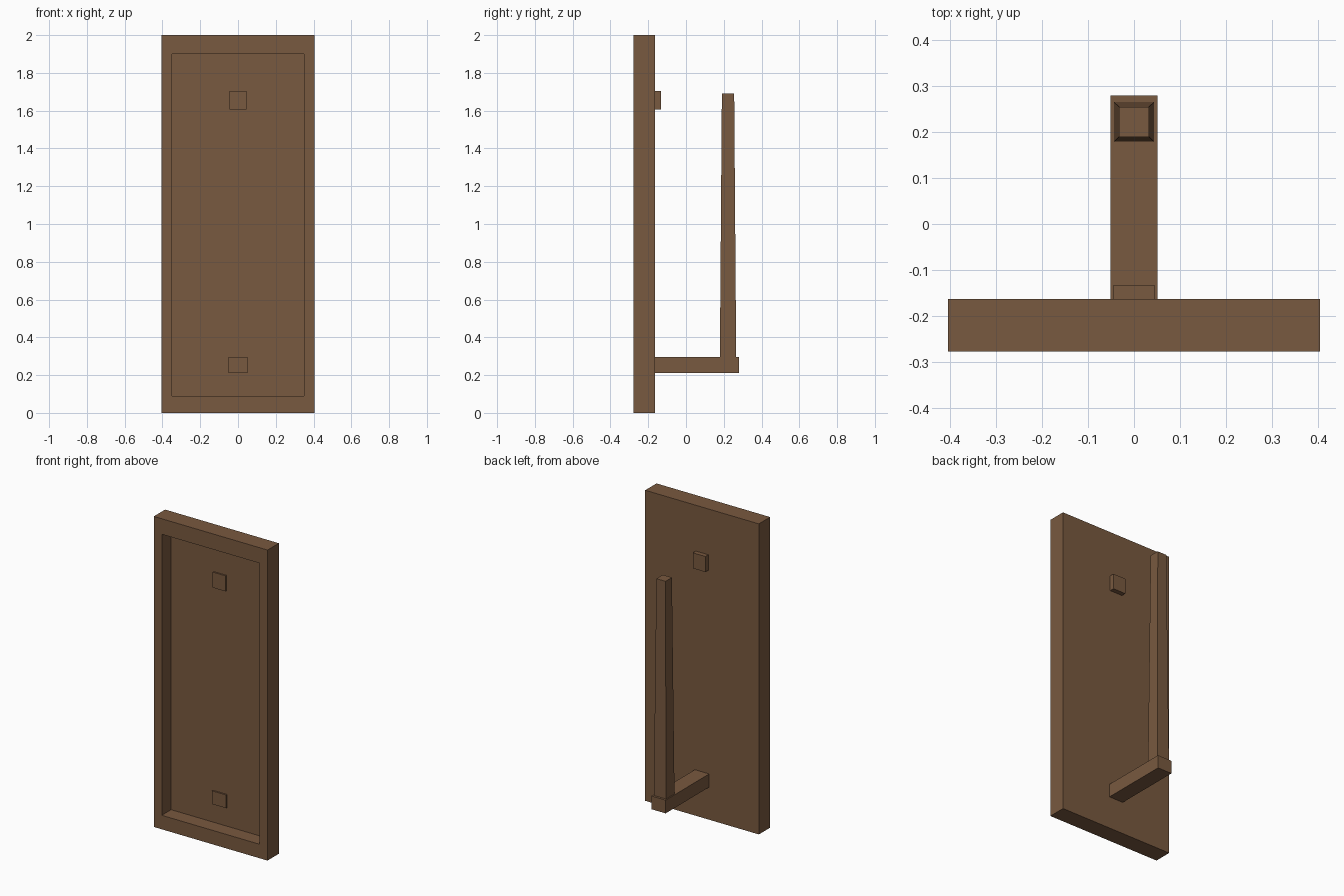
import bpy, bmesh

if "Cube" in bpy.data.objects:
    bpy.data.objects.remove(bpy.data.objects["Cube"])

wood = bpy.data.materials.new("wood")
wood.diffuse_color = (0.19, 0.10, 0.05, 1)
wood.use_nodes = True
wood.node_tree.nodes["Principled BSDF"].inputs["Base Color"].default_value = wood.diffuse_color


def finish(name, bm):
    bmesh.ops.recalc_face_normals(bm, faces=bm.faces)
    mesh = bpy.data.meshes.new(name)
    bm.to_mesh(mesh)
    bm.free()
    mesh.materials.append(wood)
    obj = bpy.data.objects.new(name, mesh)
    bpy.context.collection.objects.link(obj)
    return obj


def box(x, y, z):
    """Box from (min, max) ranges on each axis."""
    bm = bmesh.new()
    bmesh.ops.create_cube(bm, size=1)
    for v in bm.verts:
        v.co = [r[0] if c < 0 else r[1] for c, r in zip(v.co, (x, y, z))]
    return bm


# Door panel: inset the front face, then push it in to make the recess
bm = box((-0.405, 0.405), (-0.278, -0.163), (0, 2))
bm.normal_update()
front = min(bm.faces, key=lambda f: f.calc_center_median().y)
bmesh.ops.inset_region(bm, faces=[front], thickness=0.08)
for v in front.verts:
    v.co.z = 0.09 if v.co.z < 1 else 1.90
# duplicate the rim by a second zero-width inset and sink it
bmesh.ops.inset_region(bm, faces=[front], thickness=0)
for v in front.verts:
    v.co.y = -0.183
finish("panel", bm)

# Pegs pass through the panel and show slightly on the recess floor
finish("upper_peg", box((-0.045, 0.045), (-0.193, -0.133), (1.605, 1.705)))
finish("lower_arm", box((-0.051, 0.051), (-0.193, 0.28), (0.21, 0.295)))

# Upright handle post, tapering towards the top
bm = box((-0.044, 0.044), (0.179, 0.266), (0.25, 1.69))
for v in bm.verts:
    if v.co.z > 1:
        v.co.x *= 0.74
        v.co.y = 0.2225 + (v.co.y - 0.2225) * 0.75
finish("handle_post", bm)
